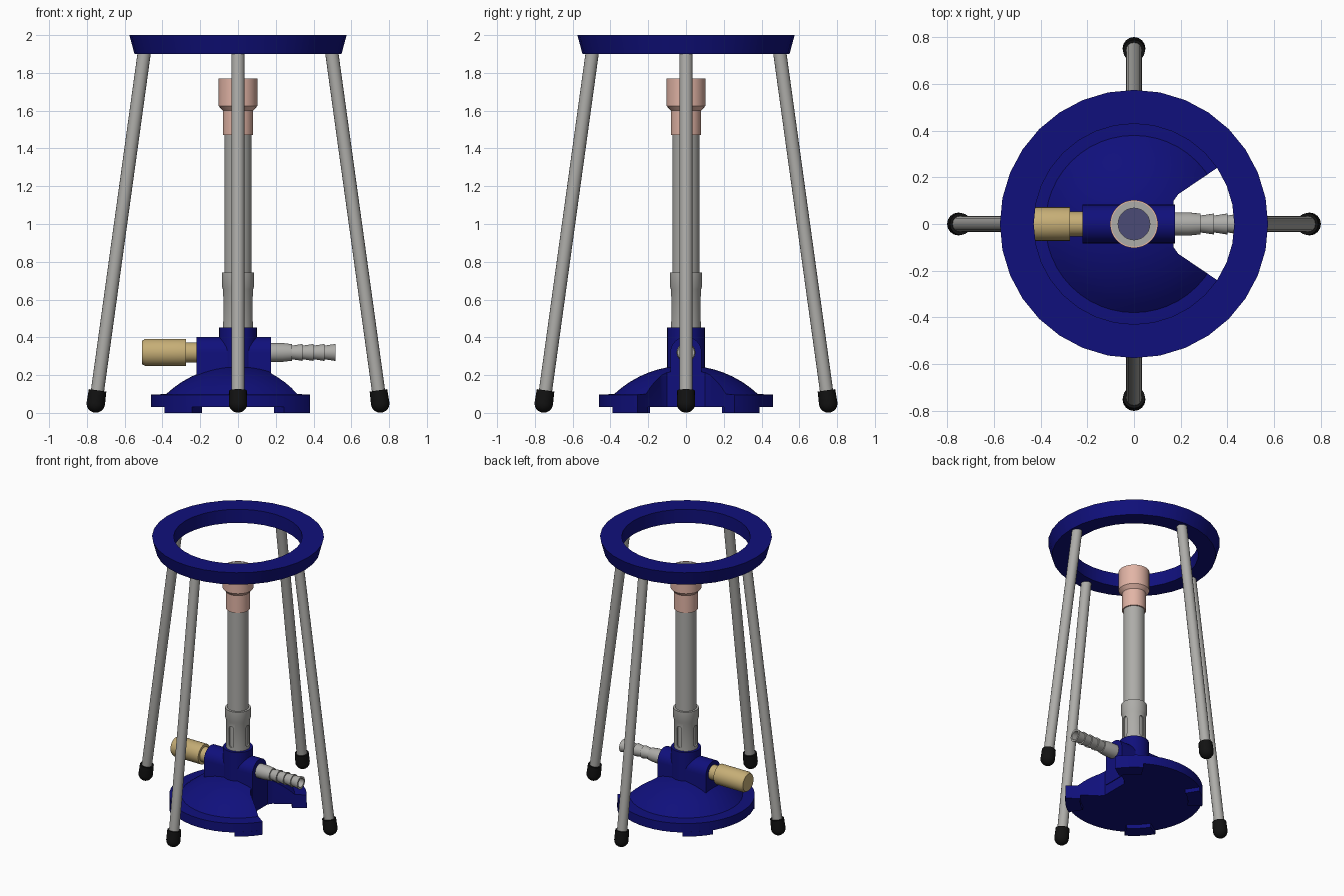
import bpy, bmesh, math
from mathutils import Matrix, Vector

if "Cube" in bpy.data.objects:
    bpy.data.objects.remove(bpy.data.objects["Cube"])


def material(name, rgb):
    m = bpy.data.materials.new(name)
    m.diffuse_color = (*rgb, 1)
    m.use_nodes = True
    m.node_tree.nodes["Principled BSDF"].inputs["Base Color"].default_value = m.diffuse_color
    return m


NAVY = material("navy enamel", (0.005, 0.005, 0.2))
STEEL = material("grey steel", (0.42, 0.415, 0.395))
PINK = material("copper pink", (0.76, 0.46, 0.38))
BRASS = material("brass", (0.56, 0.42, 0.18))
BLACK = material("black rubber", (0.006, 0.006, 0.006))
GRID = material("slate grid", (0.07, 0.07, 0.18))


def finish(bm, name, mat, matrix=Matrix()):
    bmesh.ops.remove_doubles(bm, verts=bm.verts, dist=1e-5)
    bmesh.ops.recalc_face_normals(bm, faces=bm.faces)
    bm.transform(matrix)
    me = bpy.data.meshes.new(name)
    bm.to_mesh(me)
    bm.free()
    ob = bpy.data.objects.new(name, me)
    bpy.context.collection.objects.link(ob)
    if mat:
        me.materials.append(mat)
    return ob


def lathe(name, mat, profile, matrix=Matrix(), n=32, closed=False):
    """Revolve (radius, height) points about local z; closed joins last to first."""
    bm = bmesh.new()
    rings = [[bm.verts.new((r * math.cos(2 * math.pi * i / n),
                            r * math.sin(2 * math.pi * i / n), z)) for i in range(n)]
             for r, z in profile]
    pairs = list(zip(rings, rings[1:]))
    if closed:
        pairs.append((rings[-1], rings[0]))
    for a, b in pairs:
        for i in range(n):
            j = (i + 1) % n
            bm.faces.new((a[i], a[j], b[j], b[i]))
    return finish(bm, name, mat, matrix)


def prism(name, mat, points, z0, z1, matrix=Matrix()):
    bm = bmesh.new()
    f = bm.faces.new([bm.verts.new((x, y, z0)) for x, y in points])
    ext = bmesh.ops.extrude_face_region(bm, geom=[f])
    top = [v for v in ext["geom"] if isinstance(v, bmesh.types.BMVert)]
    bmesh.ops.translate(bm, verts=top, vec=(0, 0, z1 - z0))
    return finish(bm, name, mat, matrix)


def cut(ob, cutter):
    mod = ob.modifiers.new("cut", 'BOOLEAN')
    mod.object = cutter
    mod.operation = 'DIFFERENCE'
    bpy.context.view_layer.objects.active = ob
    bpy.ops.object.modifier_apply(modifier=mod.name)
    bpy.data.objects.remove(cutter)


def arc(r, a0, a1, n):
    steps = [math.radians(a0 + (a1 - a0) * i / n) for i in range(n + 1)]
    return [(r * math.cos(a), r * math.sin(a)) for a in steps]


# Support ring
lathe("support_ring", NAVY, [(0.43, 2), (0.575, 2), (0.548, 1.9), (0.43, 1.9)], closed=True)

# Four splayed legs with rounded rubber feet
foot_pt, top_pt = Vector((0.753, 0, 0.05)), Vector((0.496, 0, 1.91))
axis = top_pt - foot_pt
lean = Matrix.Translation(foot_pt) @ axis.to_track_quat('Z', 'Y').to_matrix().to_4x4()
cap = [(0.049 * math.cos(a), 0.049 * math.sin(a))
       for a in (math.radians(-90 + 15 * i) for i in range(7))]
for i, side in enumerate(("right", "back", "left", "front")):
    m = Matrix.Rotation(i * math.pi / 2, 4, 'Z') @ lean
    lathe(side + "_leg", STEEL, [(0, 0), (0.035, 0), (0.035, axis.length), (0, axis.length)], m, 16)
    lathe(side + "_leg_foot", BLACK, cap + [(0.047, 0.07), (0, 0.07)], m, 16)

# Domed base with a wedge notch on the right
R = 0.556
dome = [(r, 0.25 - R + math.sqrt(R * R - r * r))
        for r in (0.38, 0.34, 0.3, 0.25, 0.2, 0.15, 0.1, 0.05, 0)]
base = lathe("burner_base", NAVY, [(0, 0.03), (0.46, 0.03), (0.46, 0.096), (0.385, 0.1)] + dome, n=48)
half = [(0.17, 0.10), (0.19, 0.128), (0.6, 0.405)]
cut(base, prism("notch_cutter", None, half + [(x, -y) for x, y in reversed(half)], -0.1, 0.5))

# Pads under the base
for i, (a0, a1) in enumerate(((34, 58), (122, 148), (212, 238), (302, 326))):
    prism(f"base_pad_{i + 1}", NAVY, arc(0.46, a0, a1, 5) + arc(0.36, a1, a0, 5), 0, 0.035)

# Valve body (round-topped block along x) and upright collar
along_x = Matrix(((0, 0, 1, 0), (1, 0, 0, 0), (0, 1, 0, 0.32), (0, 0, 0, 1)))
prism("valve_body", NAVY, arc(0.083, 0, 180, 16) + [(-0.083, -0.22), (0.083, -0.22)],
      -0.22, 0.175, along_x)
lathe("collar", NAVY, [(0, 0.1), (0.1, 0.1), (0.1, 0.452), (0, 0.452)])

# Brass gas knob on the left
lathe("gas_knob", BRASS, [(0, -0.2), (0.053, -0.2), (0.053, -0.275), (0.072, -0.275),
                          (0.072, -0.49), (0.062, -0.508), (0, -0.508)], along_x)

# Barbed hose connector on the right, open at the tip
barb = [(0, 0.16), (0.05, 0.16), (0.05, 0.235), (0.044, 0.285)]
for i in range(4):
    x = 0.285 + 0.0575 * i
    barb += [(0.036, x), (0.045, x + 0.0575)]
lathe("hose_connector", STEEL, barb + [(0.032, 0.515), (0.032, 0.4), (0, 0.4)], along_x, 24)

# Burner tube and air sleeve with four slots
lathe("burner_tube", STEEL, [(0, 0.44), (0.071, 0.44), (0.071, 1.5), (0, 1.5)])
sleeve = lathe("air_sleeve", STEEL, [(0.066, 0.44), (0.08, 0.44), (0.08, 0.655),
                                     (0.086, 0.67), (0.086, 0.742), (0.066, 0.742)], closed=True)
slot = ([(x, y + 0.61) for x, y in arc(0.018, 0, 180, 8)]
        + [(x, y + 0.49) for x, y in arc(0.018, 180, 360, 8)])
upright = Matrix(((0, 0, 1, 0), (1, 0, 0, 0), (0, 1, 0, 0), (0, 0, 0, 1)))
for i in range(4):
    cut(sleeve, prism("slot_cutter", None, slot, 0.05, 0.12,
                      Matrix.Rotation(i * math.pi / 2, 4, 'Z') @ upright))

# Flame head: copper shell, grey lining and grid
lathe("flame_head", PINK, [(0.065, 1.472), (0.08, 1.472), (0.08, 1.6), (0.103, 1.625),
                           (0.103, 1.77), (0.097, 1.77), (0.097, 1.64), (0.065, 1.6)], closed=True)
lathe("head_lining", STEEL, [(0.098, 1.62), (0.098, 1.768), (0.068, 1.768), (0.068, 1.62)], closed=True)
lathe("flame_grid", GRID, [(0, 1.73), (0.069, 1.73), (0.069, 1.75), (0, 1.75)])

# Smooth shading with sharp edges kept
for ob in bpy.context.scene.objects:
    ob.select_set(True)
    bpy.context.view_layer.objects.active = ob
bpy.ops.object.shade_smooth_by_angle(angle=math.radians(30))
